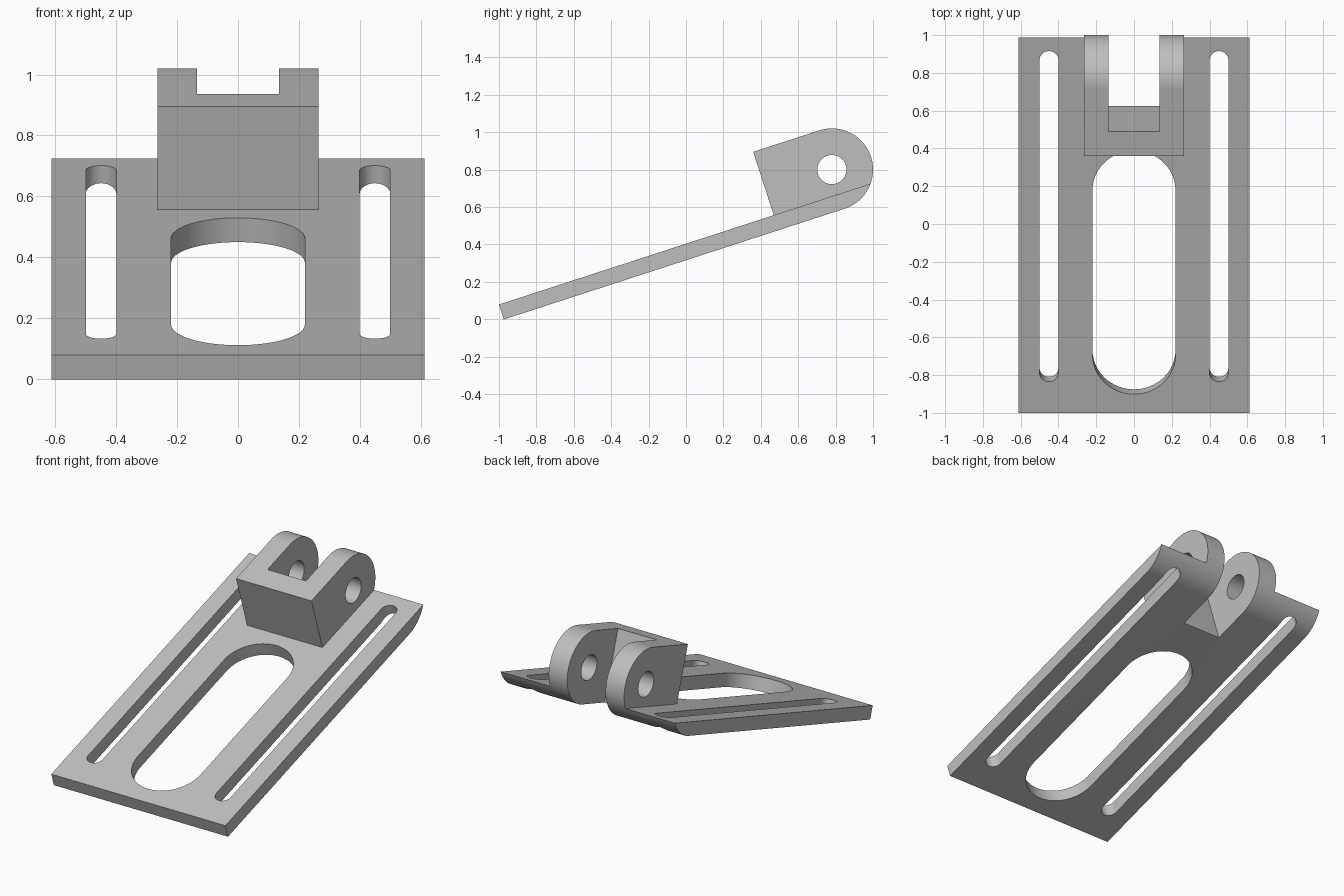
import bpy, bmesh
from math import sin, cos, pi, radians, asin
from mathutils import Matrix

cube = bpy.data.objects.get("Cube")
if cube:
    bpy.data.objects.remove(cube, do_unlink=True)

# Key sizes; parts are laid out around the pin axis, then tilted together
TILT = Matrix.Translation((0, 0.78, 0.80)) @ Matrix.Rotation(radians(18), 4, 'X')
R = 0.22                 # lug radius
TOP = -0.136             # upper face of the plate
PLATE_START = -1.916
BLOCK_START = -0.371
EDGE_ANGLE = asin(TOP / R)   # where the rounded end meets the plate top

grey = bpy.data.materials.new("plain grey")
grey.use_nodes = True
colour = (0.52, 0.52, 0.52, 1)
grey.diffuse_color = colour
grey.node_tree.nodes["Principled BSDF"].inputs["Base Color"].default_value = colour


def arc(cx, cy, r, a0, a1, n):
    return [(cx + r * cos(a0 + (a1 - a0) * i / n),
             cy + r * sin(a0 + (a1 - a0) * i / n)) for i in range(n + 1)]


def side(a, b, d):       # outline seen from the side, extruded across
    return (d, a, b)


def plan(a, b, d):       # outline seen from above, extruded through
    return (a, b, d)


def prism(name, outline, place, lo, hi):
    """Closed solid between two copies of an outline."""
    bm = bmesh.new()
    near = [bm.verts.new(place(a, b, lo)) for a, b in outline]
    far = [bm.verts.new(place(a, b, hi)) for a, b in outline]
    bm.faces.new(near)
    bm.faces.new(far)
    for i in range(len(outline)):
        bm.faces.new((near[i - 1], near[i], far[i], far[i - 1]))
    bmesh.ops.recalc_face_normals(bm, faces=bm.faces)
    mesh = bpy.data.meshes.new(name)
    bm.to_mesh(mesh)
    bm.free()
    mesh.materials.append(grey)
    obj = bpy.data.objects.new(name, mesh)
    bpy.context.collection.objects.link(obj)
    obj.matrix_world = TILT
    return obj


def slot(name, x, y0, y1, r):
    outline = arc(x, y1 - r, r, 0, pi, 24) + arc(x, y0 + r, r, pi, 2 * pi, 24)
    return prism(name, outline, plan, -0.4, 0.0)


def combine(target, tool, operation):
    mod = target.modifiers.new(operation.lower(), 'BOOLEAN')
    mod.operation = operation
    mod.solver = 'EXACT'
    mod.object = tool
    bpy.context.view_layer.objects.active = target
    bpy.ops.object.modifier_apply(modifier=mod.name)
    bpy.data.objects.remove(tool, do_unlink=True)


# Sloping plate with a rounded underside at its upper end
plate = prism("slotted_hinge_plate",
              [(PLATE_START, TOP), (PLATE_START, -R)]
              + arc(0, 0, R, -pi / 2, EDGE_ANGLE, 16), side, -0.612, 0.612)

# Hinge block, its foot sunk into the plate
block = prism("hinge_block",
              arc(0, 0, R, EDGE_ANGLE, pi / 2, 32)
              + [(BLOCK_START, R), (BLOCK_START, -0.17), (0.1, -0.17)],
              side, -0.265, 0.265)
combine(plate, block, 'UNION')

# Gap between the lugs, pin hole, and the three long openings
gap = [(-0.135, -0.234), (0.135, -0.234), (0.135, 0.4), (-0.135, 0.4)]
combine(plate, prism("lug_gap", gap, plan, -0.4, 0.4), 'DIFFERENCE')
combine(plate, prism("pin_hole", arc(0, 0, 0.078, 0, 2 * pi, 40)[:-1],
                     side, -0.4, 0.4), 'DIFFERENCE')
combine(plate, slot("centre_opening", 0, -1.812, -0.457, R), 'DIFFERENCE')
for s in (-1, 1):
    combine(plate, slot("side_slot", s * 0.45, -1.742, 0.098, 0.05), 'DIFFERENCE')

# Smooth the curves and keep the edges sharp
bpy.ops.object.select_all(action='DESELECT')
plate.select_set(True)
bpy.context.view_layer.objects.active = plate
bpy.ops.object.shade_smooth_by_angle(angle=radians(30))
